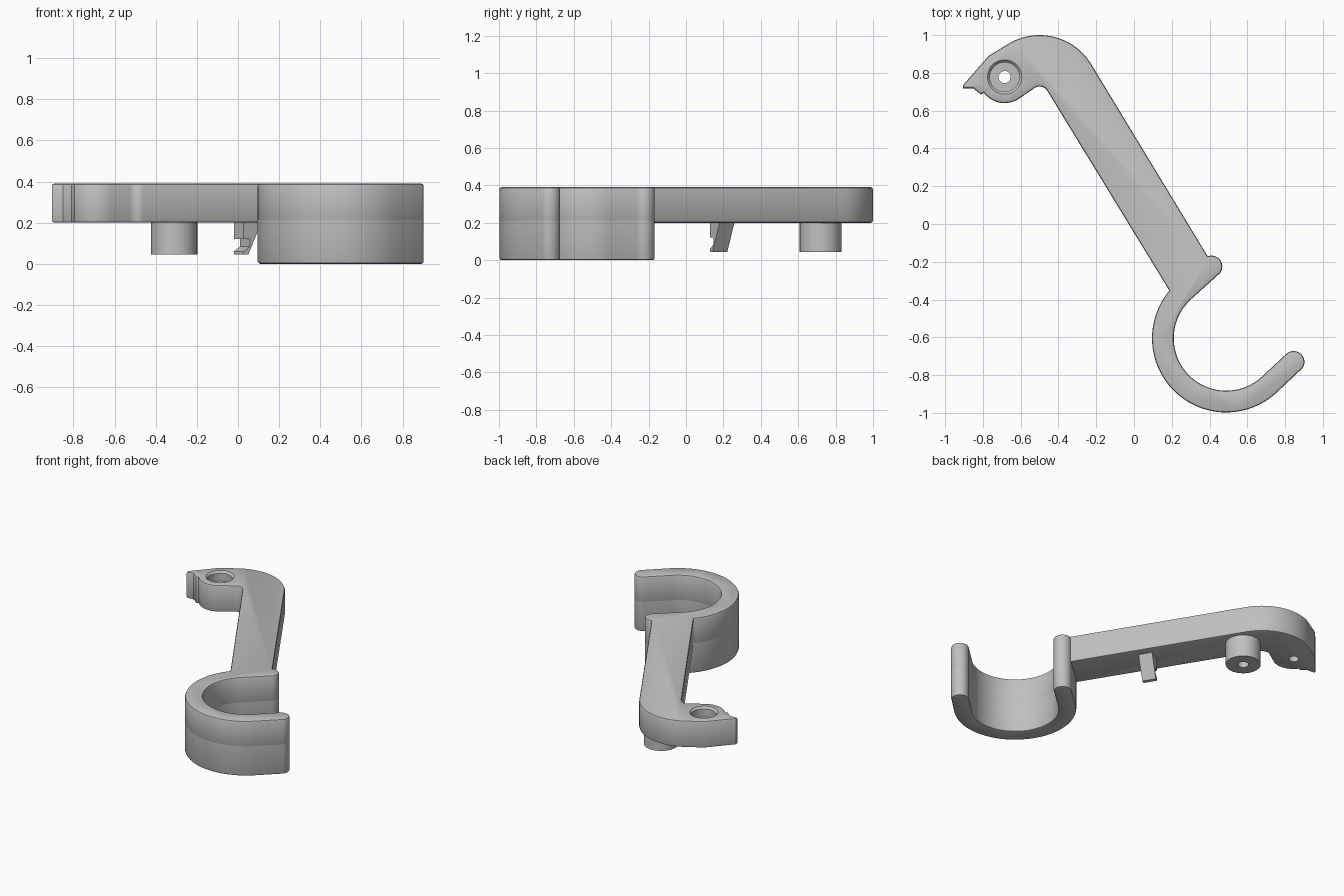
import bpy, bmesh
from math import sin, cos, acos, atan2, radians, hypot, pi
from mathutils import Vector

cube = bpy.data.objects.get("Cube")
if cube:
    bpy.data.objects.remove(cube, do_unlink=True)

grey = bpy.data.materials.new("plain grey")
grey.use_nodes = True
GREY = (0.53, 0.53, 0.53, 1)
grey.diffuse_color = GREY
grey.node_tree.nodes["Principled BSDF"].inputs["Base Color"].default_value = GREY

TOP, UNDER, ROUND = 0.39, 0.20, 0.012


def arc(c, r, a0, a1):
    """Points on an arc, from angle a0 to a1 in radians."""
    n = max(4, int(abs(a1 - a0) * max(r, 0.12) / 0.02))
    return [(c[0] + r * cos(a0 + (a1 - a0) * i / n),
             c[1] + r * sin(a0 + (a1 - a0) * i / n)) for i in range(n + 1)]


def make(name, bm):
    bmesh.ops.recalc_face_normals(bm, faces=bm.faces)
    mesh = bpy.data.meshes.new(name)
    bm.to_mesh(mesh)
    bm.free()
    mesh.materials.append(grey)
    ob = bpy.data.objects.new(name, mesh)
    bpy.context.collection.objects.link(ob)
    return ob


def prism(name, outline, z0, z1, rounded=()):
    """Extrude an outline upward, rounding the rims at the given heights."""
    bm = bmesh.new()
    base = bm.faces.new([bm.verts.new((x, y, z0)) for x, y in outline])
    grown = bmesh.ops.extrude_face_region(bm, geom=[base], use_keep_orig=True)["geom"]
    bmesh.ops.translate(bm, vec=(0, 0, z1 - z0),
                        verts=[g for g in grown if isinstance(g, bmesh.types.BMVert)])
    bmesh.ops.recalc_face_normals(bm, faces=bm.faces)
    rims = [e for e in bm.edges
            if any(all(abs(v.co.z - z) < 1e-5 for v in e.verts) for z in rounded)]
    if rims:
        bmesh.ops.bevel(bm, geom=rims, offset=ROUND, segments=2, profile=0.5,
                        affect='EDGES', clamp_overlap=False)
    return make(name, bm)


def lathe(name, centre, profile, n=48):
    """Closed solid of revolution from (radius, height) pairs."""
    bm = bmesh.new()
    rings = [[bm.verts.new((centre[0] + r * cos(2 * pi * i / n),
                            centre[1] + r * sin(2 * pi * i / n), z)) for i in range(n)]
             for r, z in profile]
    for low, high in zip(rings, rings[1:]):
        for i in range(n):
            j = (i + 1) % n
            bm.faces.new((low[i], low[j], high[j], high[i]))
    bm.faces.new(rings[0])
    bm.faces.new(rings[-1])
    return make(name, bm)


def cut(ob, cutter):
    cutter.hide_render = True
    mod = ob.modifiers.new("hole", 'BOOLEAN')
    mod.operation, mod.solver, mod.object = 'DIFFERENCE', 'EXACT', cutter
    bpy.context.view_layer.objects.active = ob
    bpy.ops.object.modifier_apply(modifier=mod.name)
    bpy.data.objects.remove(cutter, do_unlink=True)


# Hook band: an open ring with straight tangent ends and round tips
RING, MID, HALF = (0.488, -0.605), 0.335, 0.0575
HIGH_TIP, LOW_TIP = (0.41, -0.225), (0.845, -0.73)


def tangent(tip, side):
    dx, dy = tip[0] - RING[0], tip[1] - RING[1]
    return atan2(dy, dx) + side * acos(MID / hypot(dx, dy))


a_high = tangent(HIGH_TIP, 1)
a_low = tangent(LOW_TIP, -1) + 2 * pi


def band(start, tip_end):
    return (arc(RING, MID + HALF, start, a_low)
            + arc(LOW_TIP, HALF, a_low, a_low + pi)[1:]
            + arc(RING, MID - HALF, a_low, a_high)
            + arc(HIGH_TIP, HALF, a_high - pi, tip_end)[1:])


# Upper plate: head, beak, straight arm and hook in one outline
BEND, EYE, LEAN = (-0.5, 0.68), (-0.685, 0.778), radians(31)
outline = (arc(BEND, 0.32, LEAN, radians(120))
           + [(-0.77, 0.89), (-0.905, 0.735), (-0.905, 0.718),
              (-0.85, 0.718), (-0.81, 0.685)]
           + arc(EYE, 0.138, radians(217), radians(300))
           + arc(BEND, 0.048, radians(120), LEAN)
           + band(radians(140), radians(110)))
arm = prism("arm_and_hook_top", outline, UNDER, TOP, (UNDER, TOP))

# Countersunk screw hole through the head
cut(arm, lathe("screw_hole_cutter", EYE,
               [(0.032, 0.1), (0.032, 0.32), (0.078, 0.32), (0.078, 0.376),
                (0.092, TOP + 0.001), (0.092, 0.45)]))

# Deep lower part of the hook
hook = prism("hook_lower", band(a_high, a_high), 0, UNDER + ROUND, (0,))

# Round post under the bend, with a blind hole
POST = (-0.31, 0.72)
post = lathe("post", POST, [(0.112, 0.045), (0.112, UNDER + 0.02)])
cut(post, lathe("post_hole_cutter", POST, [(0.035, 0), (0.035, 0.16)]))

# Snap clip under the arm, set square to it
across, along = Vector((cos(LEAN), sin(LEAN), 0)), Vector((sin(LEAN), -cos(LEAN), 0))
origin = Vector((0.004, 0.168, 0))
side = [(0, 0.21), (0, 0.12), (0.035, 0.12), (0.035, 0.085), (0, 0.06),
        (0, 0.045), (0.026, 0.045), (0.105, 0.21)]
bm = bmesh.new()
ends = [[bm.verts.new(origin + across * u + along * w + Vector((0, 0, z)))
         for u, z in side] for w in (-0.046, 0.046)]
for loop in ends:
    bm.faces.new(loop)
for i in range(len(side)):
    j = (i + 1) % len(side)
    bm.faces.new((ends[0][i], ends[0][j], ends[1][j], ends[1][i]))
clip = make("snap_clip", bm)

# Smooth the round walls, keep the rims crisp
for ob in (arm, hook, post, clip):
    bpy.ops.object.select_all(action='DESELECT')
    ob.select_set(True)
    bpy.context.view_layer.objects.active = ob
    bpy.ops.object.shade_smooth_by_angle(angle=radians(28))
